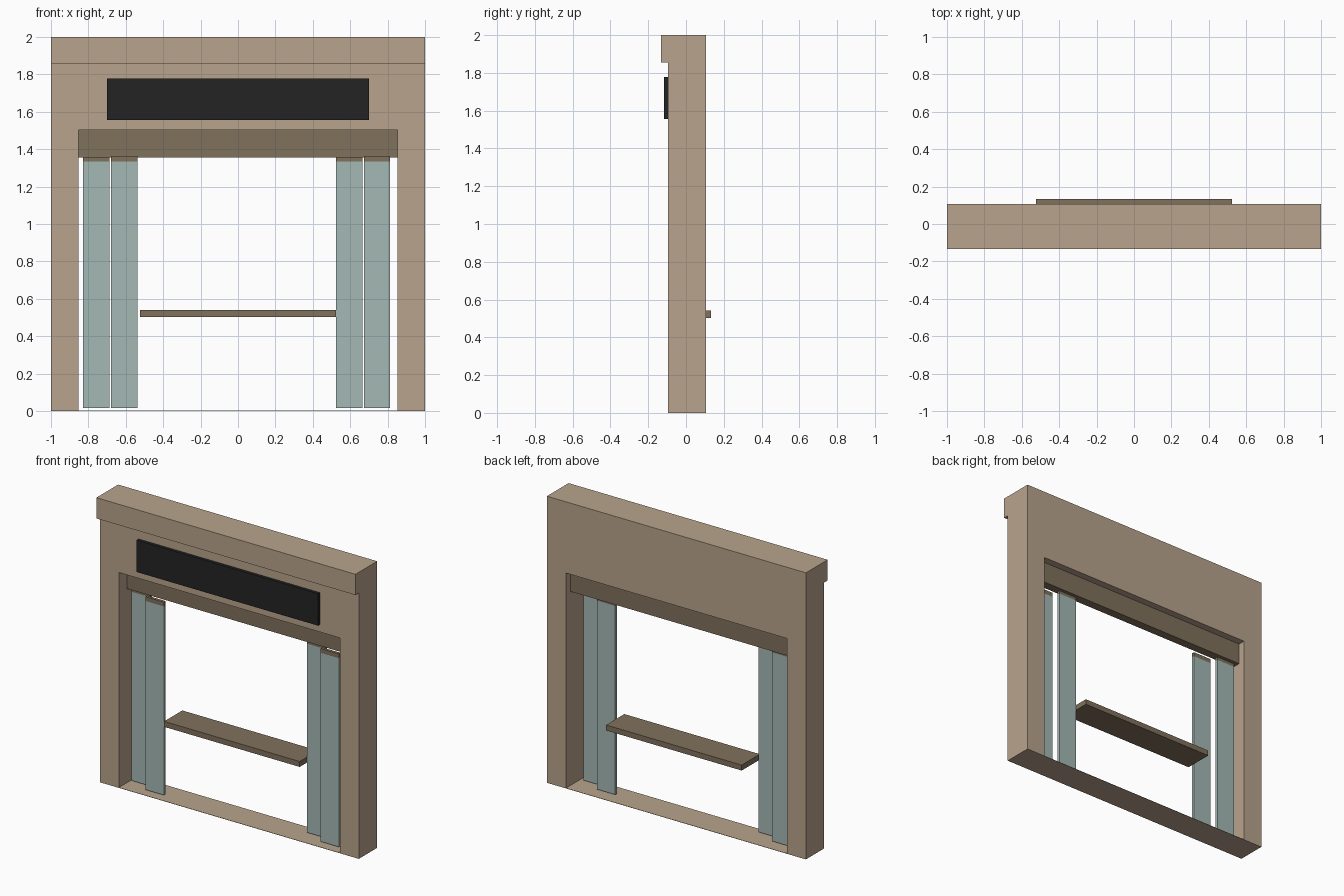
import bpy
import bmesh

cube = bpy.data.objects.get("Cube")
if cube:
    bpy.data.objects.remove(cube, do_unlink=True)


def make_material(name, rgb):
    mat = bpy.data.materials.new(name)
    mat.use_nodes = True
    color = (*rgb, 1.0)
    mat.diffuse_color = color
    mat.node_tree.nodes["Principled BSDF"].inputs["Base Color"].default_value = color
    return mat


STONE = make_material("tan stone", (0.48, 0.37, 0.265))
BRONZE = make_material("dark bronze", (0.216, 0.165, 0.107))
GLASS = make_material("pale green glass", (0.375, 0.485, 0.46))
BLACK = make_material("black sign", (0.017, 0.017, 0.017))


def finish(name, bm, mat):
    mesh = bpy.data.meshes.new(name)
    bm.to_mesh(mesh)
    bm.free()
    mesh.materials.append(mat)
    obj = bpy.data.objects.new(name, mesh)
    bpy.context.collection.objects.link(obj)
    return obj


def box(name, xs, ys, zs, mat):
    """Box given by its (low, high) extent on each axis."""
    bm = bmesh.new()
    bmesh.ops.create_cube(bm, size=1)
    for v in bm.verts:
        v.co = [pair[c > 0] for pair, c in zip((xs, ys, zs), v.co)]
    return finish(name, bm, mat)


FRONT, BACK = -0.096, 0.106
JAMB, HEAD = 0.853, 1.503

# Portal frame: an upside-down U profile extruded front to back
bm = bmesh.new()
outline = [(-1, 0), (-1, 2), (1, 2), (1, 0),
           (JAMB, 0), (JAMB, HEAD), (-JAMB, HEAD), (-JAMB, 0)]
face = bm.faces.new([bm.verts.new((x, FRONT, z)) for x, z in outline])
extruded = bmesh.ops.extrude_face_region(bm, geom=[face])["geom"]
moved = [g for g in extruded if isinstance(g, bmesh.types.BMVert)]
bmesh.ops.translate(bm, verts=moved, vec=(0, BACK - FRONT, 0))
bmesh.ops.recalc_face_normals(bm, faces=bm.faces)
finish("portal_frame", bm, STONE)

# Paper-thin threshold between the jambs
box("threshold", (-JAMB, JAMB), (FRONT, BACK), (0, 0.002), STONE)

# Cornice across the top front, and the sign board below it
box("cornice", (-1, 1), (-0.133, FRONT), (1.855, 2), STONE)
box("sign_board", (-0.7, 0.7), (-0.117, FRONT), (1.555, 1.778), BLACK)

# Door track beam inside the opening
box("track_beam", (-JAMB, JAMB), (-0.005, 0.056), (1.355, HEAD), BRONZE)

# Sliding glass leaves on two tracks, each with a bronze hanger rail
WIDTH = 0.141
TRACKS = {"front": (-0.05, -0.03), "rear": (0.012, 0.032)}
LEAVES = [("right_outer", -0.829, "rear"), ("right_inner", -0.679, "front"),
          ("left_inner", 0.524, "rear"), ("left_outer", 0.673, "front")]
for side, x, track in LEAVES:
    xs = (x, x + WIDTH)
    box(side + "_glass_leaf", xs, TRACKS[track], (0.016, 1.333), GLASS)
    box(side + "_hanger_rail", xs, TRACKS[track], (1.333, 1.363), BRONZE)

# Shelf across the middle of the opening
box("shelf", (-0.523, 0.523), (-0.067, 0.133), (0.503, 0.541), BRONZE)
